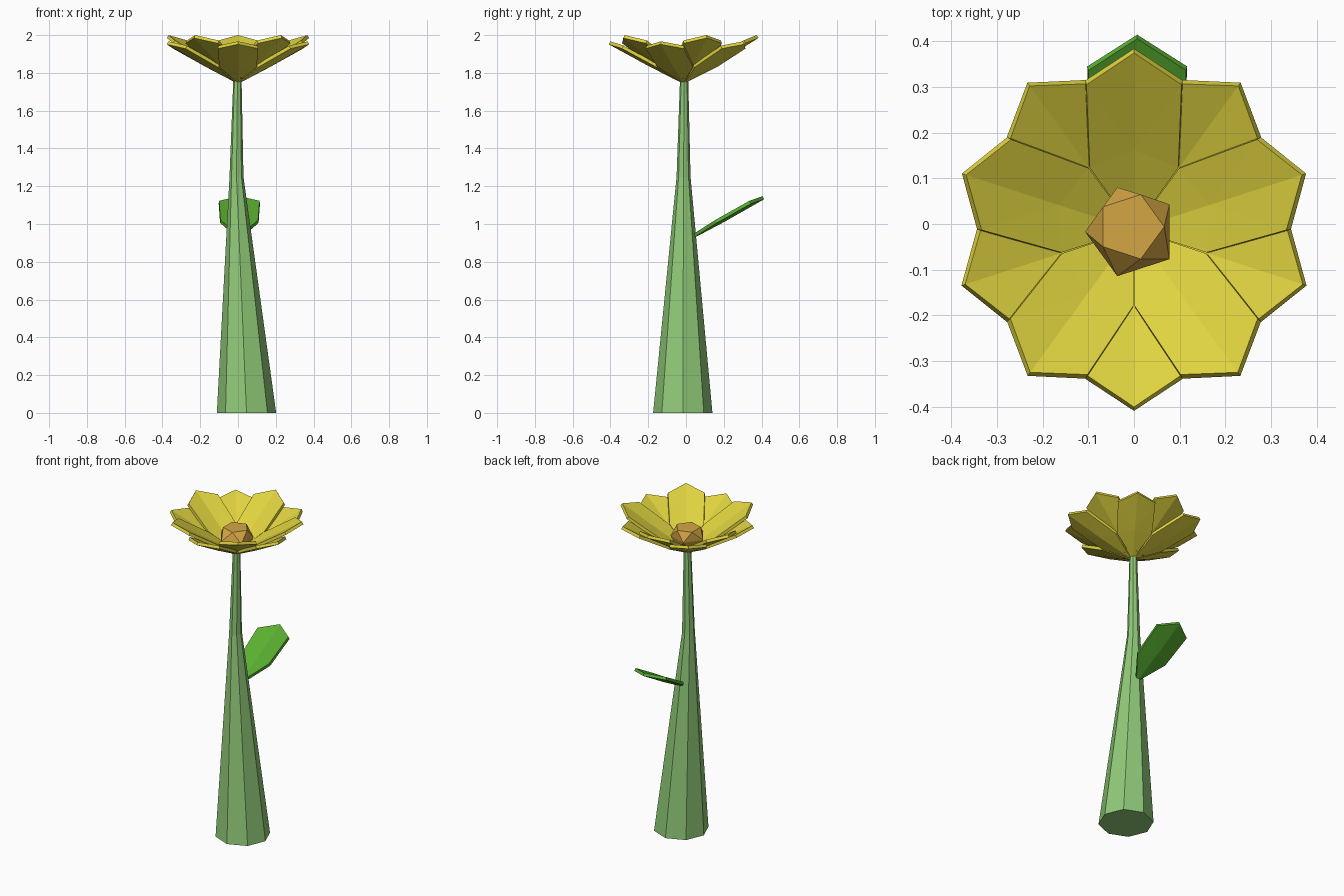
import bpy, bmesh, math
from mathutils import Vector, Matrix

if "Cube" in bpy.data.objects:
    bpy.data.objects.remove(bpy.data.objects["Cube"])


def material(name, rgb):
    m = bpy.data.materials.new(name)
    m.diffuse_color = (*rgb, 1)
    m.use_nodes = True
    m.node_tree.nodes["Principled BSDF"].inputs["Base Color"].default_value = m.diffuse_color
    return m


STEM = material("stem green", (0.28, 0.59, 0.19))
LEAF = material("leaf green", (0.10, 0.43, 0.03))
PETAL = material("petal yellow", (0.74, 0.65, 0.05))
HEART = material("heart orange", (0.66, 0.38, 0.06))


def make_object(name, verts, faces, mat):
    me = bpy.data.meshes.new(name)
    me.from_pydata(verts, [], faces)
    me.materials.append(mat)
    ob = bpy.data.objects.new(name, me)
    bpy.context.collection.objects.link(ob)
    return ob


def loft(name, rings, sides, mat, twist=0.0, start=0.0):
    """Skin stacked rings (x, y, z, radius); twist makes faceted antiprisms."""
    verts, faces = [], []
    for i, (x, y, z, r) in enumerate(rings):
        for k in range(sides):
            a = start + i * twist + math.tau * k / sides
            verts.append((x + r * math.cos(a), y + r * math.sin(a), z))
    for i in range(len(rings) - 1):
        for k in range(sides):
            a, b = i * sides + k, i * sides + (k + 1) % sides
            c, d = b + sides, a + sides
            faces += [(a, b, d), (b, c, d)] if twist else [(a, b, c, d)]
    n = len(verts)
    faces += [tuple(reversed(range(sides))), tuple(range(n - sides, n))]
    return make_object(name, verts, faces, mat)


def blade(name, base, angle, length, rise, mat, width=0.104):
    """Shallow cupped petal or leaf, pointing out along the given angle."""
    # along fraction, across, lift above the sloped centre line
    outline = [(0, 0, 0), (0.35, -0.93, 0.012), (0.82, -1, 0.014), (1, 0, 0),
               (0.82, 1, 0.014), (0.35, 0.93, 0.012), (0.45, 0, -0.004)]
    rot = Matrix.Rotation(angle, 3, 'Z')
    verts = [Vector(base) + rot @ Vector((t * length, s * width, t * rise + h))
             for t, s, h in outline]
    faces = [(0, 1, 6), (1, 2, 6), (2, 3, 6), (3, 4, 6), (4, 5, 6), (5, 0, 6)]
    ob = make_object(name, verts, faces, mat)
    mod = ob.modifiers.new("thickness", 'SOLIDIFY')
    mod.thickness = 0.018
    mod.offset = -1
    return ob


# Stem: leaning eight-sided taper
loft("stem", [(0.045, -0.017, 0, 0.157), (-0.008, -0.013, 1.25, 0.037),
              (-0.003, -0.01, 1.76, 0.022)], 8, STEM)

# Single leaf at the back
blade("leaf", (0.007, 0.02, 0.935), math.pi / 2, 0.385, 0.212, LEAF, 0.107)

# Two layers of five petals, the outer layer lower
for k in range(5):
    a = math.pi / 2 + math.tau * k / 5
    blade(f"upper_petal_{k + 1}", (0, -0.012, 1.765), a, 0.386, 0.235, PETAL)
    blade(f"lower_petal_{k + 1}", (0, -0.012, 1.762), a + math.pi / 5,
          0.388, 0.205, PETAL)

# Faceted flower heart
loft("flower_heart", [(-0.003, -0.015, 1.77, 0.06), (-0.005, -0.017, 1.85, 0.102),
                      (-0.008, -0.006, 1.908, 0.074)], 5, HEART,
     twist=math.pi / 5)
